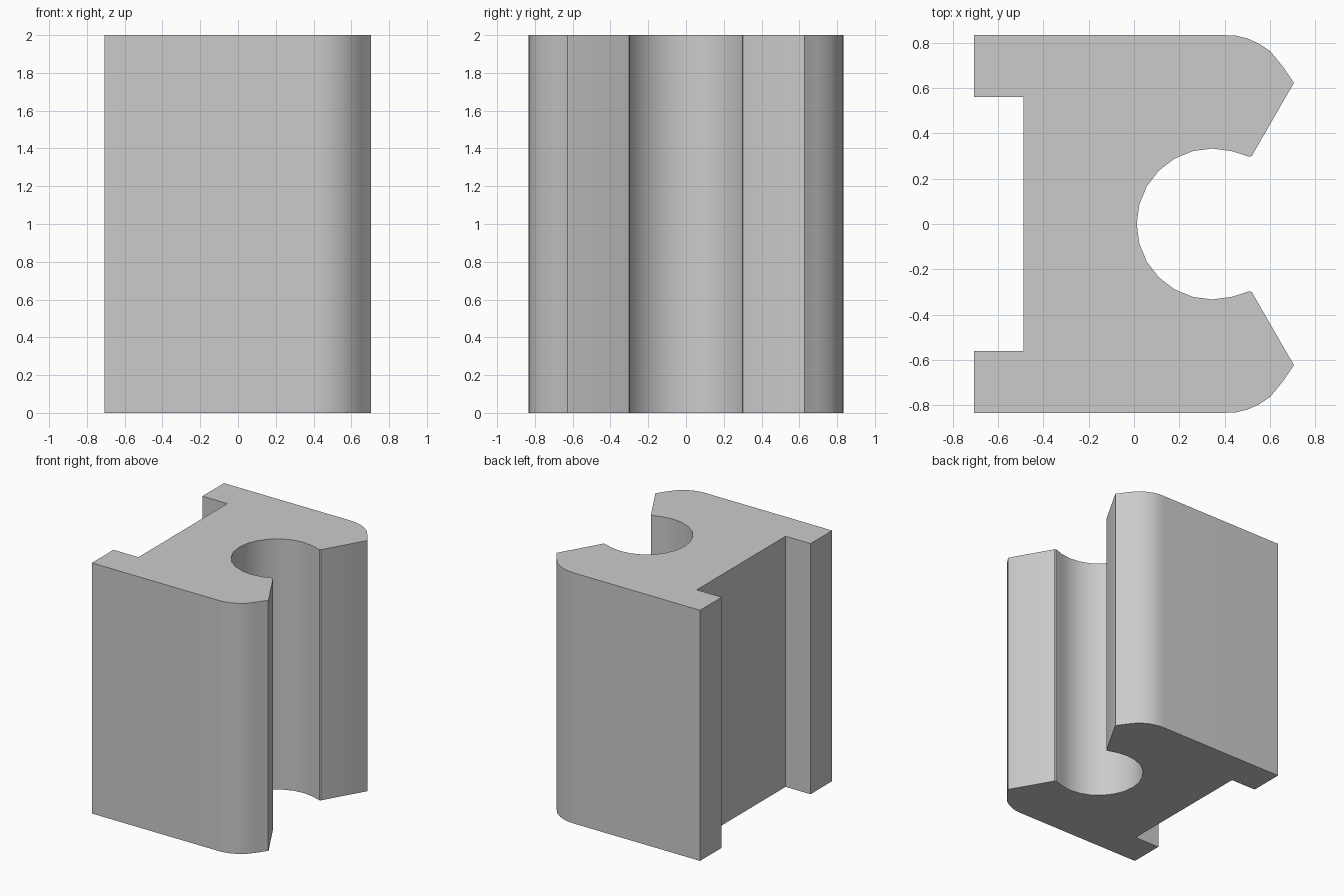
import bpy, bmesh, math

if "Cube" in bpy.data.objects:
    bpy.data.objects.remove(bpy.data.objects["Cube"])

# Upper half of the cross-section: back lip, outer wall, rounded jaw tip
half = [(-0.487, 0.56), (-0.707, 0.56), (-0.707, 0.833), (0.403, 0.833),
        (0.45, 0.831), (0.497, 0.82), (0.55, 0.797), (0.602, 0.762),
        (0.655, 0.697), (0.699, 0.633), (0.705, 0.627), (0.703, 0.618),
        (0.526, 0.311), (0.521, 0.301), (0.513, 0.297), (0.504, 0.298)]

# Round channel: arc from the jaw mouth to the deepest point
for deg in (75, 90, 105, 120, 135, 150, 165):
    a = math.radians(deg)
    half.append((0.345 + 0.333 * math.cos(a), 0.333 * math.sin(a)))

# Mirror across y = 0 and extrude upward
profile = half + [(0.012, 0)] + [(x, -y) for x, y in reversed(half)]
bm = bmesh.new()
face = bm.faces.new([bm.verts.new((x, y, 0)) for x, y in profile])
top = bmesh.ops.extrude_face_region(bm, geom=[face])["geom"]
bmesh.ops.translate(bm, vec=(0, 0, 2),
                    verts=[v for v in top if isinstance(v, bmesh.types.BMVert)])
bmesh.ops.recalc_face_normals(bm, faces=bm.faces[:])

mesh = bpy.data.meshes.new("clip_block")
bm.to_mesh(mesh)
bm.free()
block = bpy.data.objects.new("clip_block", mesh)
bpy.context.collection.objects.link(block)

# Smooth the curved walls, keep the corners sharp
bpy.context.view_layer.objects.active = block
block.select_set(True)
bpy.ops.object.shade_smooth_by_angle(angle=math.radians(30))
